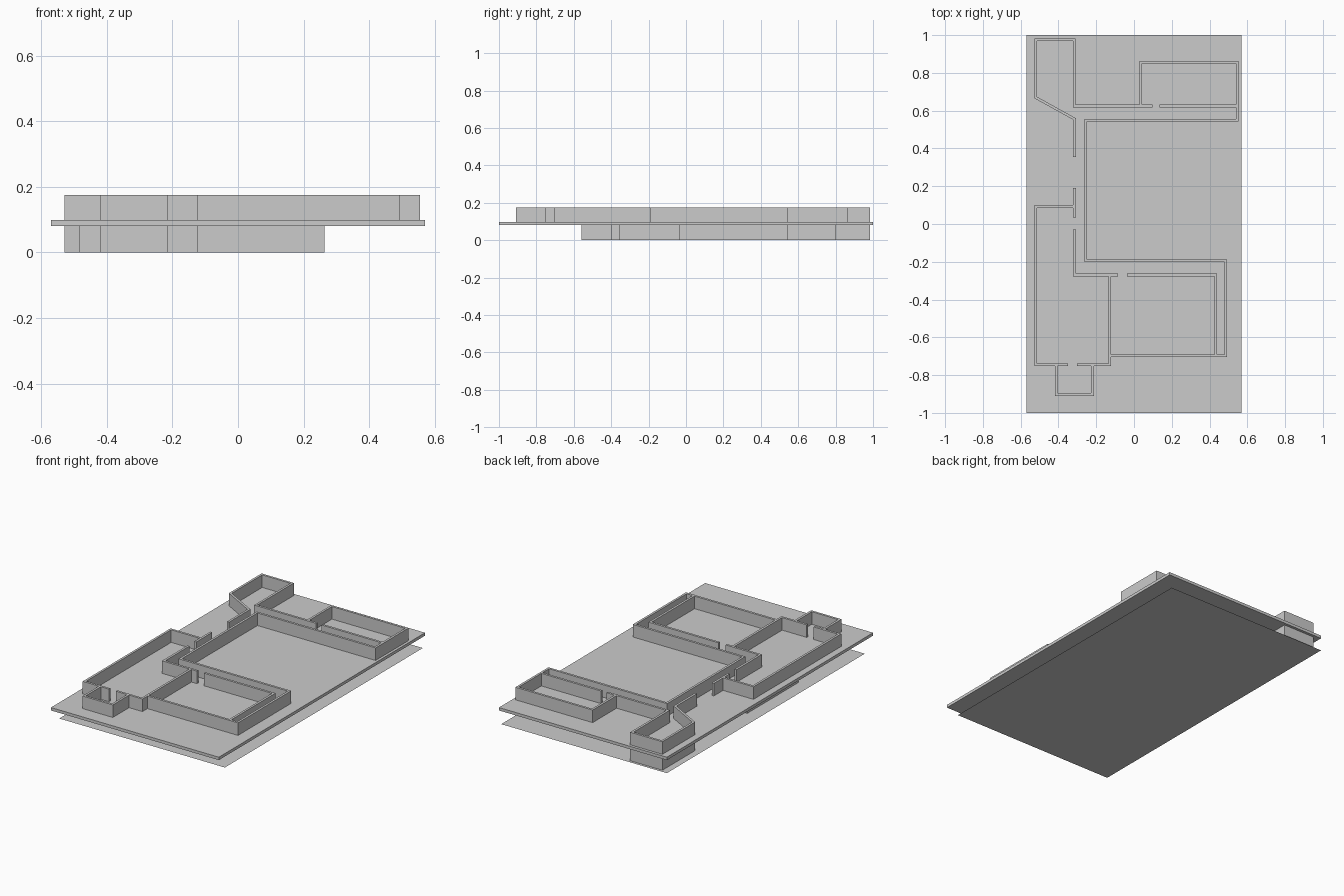
import bpy, bmesh
from mathutils import Vector

if "Cube" in bpy.data.objects:
    bpy.data.objects.remove(bpy.data.objects["Cube"])

T = 0.014   # wall thickness


def finish(bm, name):
    bmesh.ops.recalc_face_normals(bm, faces=bm.faces)
    me = bpy.data.meshes.new(name)
    bm.to_mesh(me)
    bm.free()
    ob = bpy.data.objects.new(name, me)
    bpy.context.collection.objects.link(ob)
    return ob


def wall(name, pts, z0, z1):
    """Mitred wall of constant thickness along an open centre line."""
    p = [Vector(q) for q in pts]
    dirs = [(b - a).normalized() for a, b in zip(p, p[1:])]
    bm = bmesh.new()
    rings = []
    for i, c in enumerate(p):
        d0, d1 = dirs[max(i - 1, 0)], dirs[min(i, len(dirs) - 1)]
        n0, n1 = Vector((-d0.y, d0.x)), Vector((-d1.y, d1.x))
        m = (n0 + n1).normalized()
        off = m * (T / 2 / m.dot(n1))
        rings.append([bm.verts.new((*(c + s * off), z))
                      for s, z in ((1, z0), (-1, z0), (-1, z1), (1, z1))])
    for a, b in zip(rings, rings[1:]):
        for k in range(4):
            j = (k + 1) % 4
            bm.faces.new((a[k], a[j], b[j], b[k]))
    bm.faces.new(rings[0])
    bm.faces.new(rings[-1])
    return finish(bm, name)


def storey(tag, z0, z1, left, front_right, back_right, porch, south, room, hall, north):
    """One floor plan; the two storeys share it with different extents."""
    cor = hall - 0.075          # inner side of the front corridor
    inner = front_right - 0.062
    walls = {
        # back rooms and back corridor
        "back_room": [(-0.315, 0.355), (-0.315, 0.556), (-0.521, 0.67), (-0.521, 0.976),
                      (-0.316, 0.976), (-0.316, 0.625), (0.098, 0.625)],
        "back_corridor_wall": [(0.135, 0.625), (back_right - 0.008, 0.625)],
        # outer line round the open hall
        "hall_wall": [(0.036, 0.625), (0.036, north), (back_right - 0.008, north),
                      (back_right - 0.008, 0.55), (-0.255, 0.55), (-0.255, hall),
                      (front_right - 0.008, hall), (front_right - 0.008, room),
                      (-0.125, room)],
        # left room with its porch
        "side_wall": [(-0.315, 0.19), (-0.315, 0.035)],
        "left_room": [(-0.315, 0.093), (left, 0.093), (left, south), (-0.35, south)],
        "left_room_front": [(-0.303, south), (-0.129, south), (-0.129, cor)],
        "porch": [(-0.412, south), (-0.412, porch), (-0.22, porch), (-0.22, south)],
        # corridor and front room
        "front_corridor_wall": [(-0.315, -0.03), (-0.315, cor), (-0.085, cor)],
        "front_room": [(-0.037, cor), (inner, cor), (inner, room)],
    }
    for name, pts in walls.items():
        wall(f"{tag}_{name}", pts, z0, z1)


# lower ground sheet
bm = bmesh.new()
bm.faces.new([bm.verts.new(v) for v in
              ((-0.57, -0.92, 0), (0.555, -0.92, 0), (0.555, 1, 0), (-0.57, 1, 0))])
finish(bm, "lower_floor")

# upper floor slab
bpy.ops.mesh.primitive_cube_add(size=1, location=(0, 0, 0.089))
slab = bpy.context.object
slab.name = "upper_floor"
slab.scale = (1.14, 2, 0.018)

storey("lower", 0, 0.08, -0.478, 0.265, 0.265, -0.551, -0.393, -0.348, -0.04, 0.793)
storey("upper", 0.098, 0.175, -0.521, 0.494, 0.555, -0.903, -0.745, -0.697, -0.195, 0.857)
